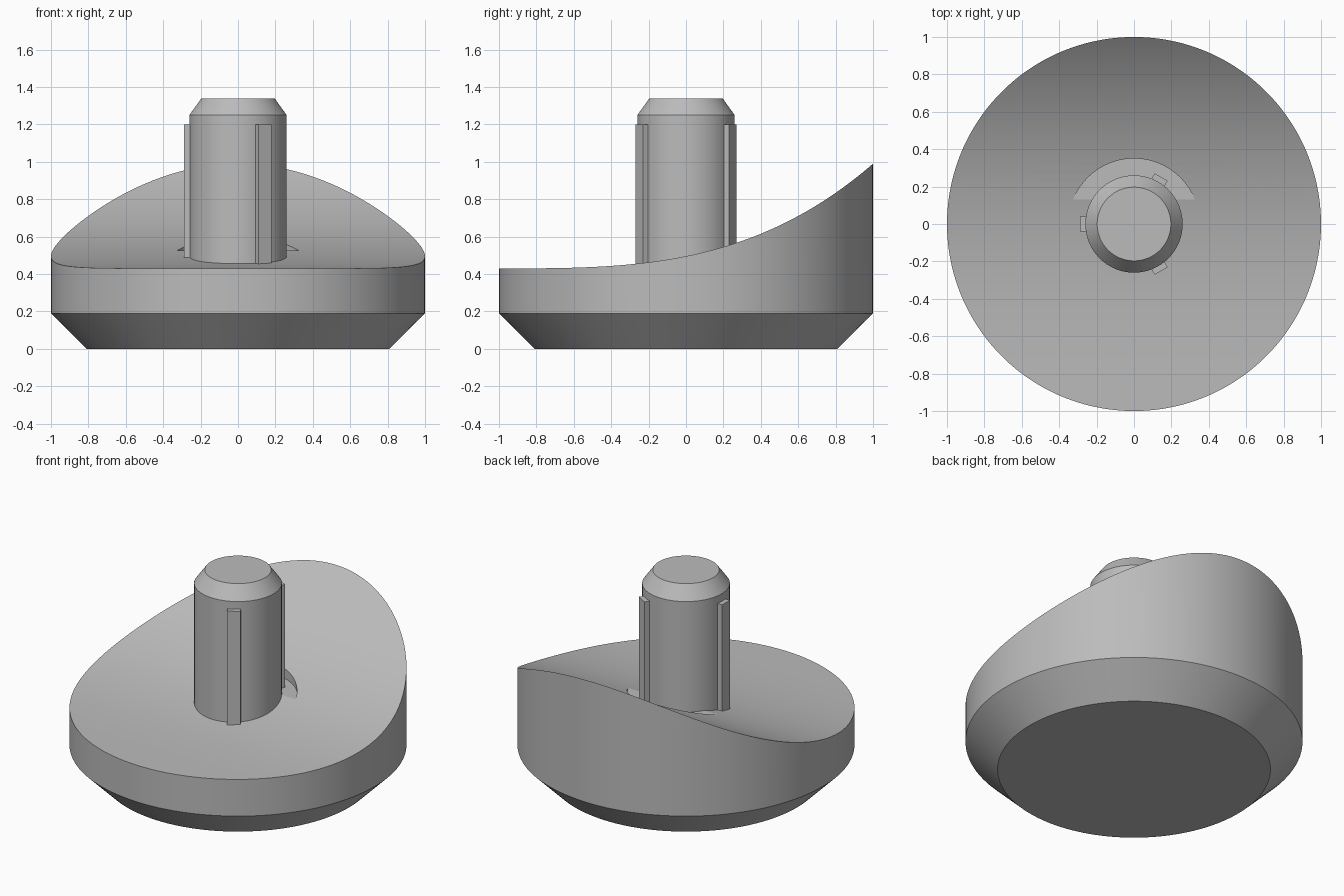
import bpy, bmesh, math
from mathutils import Matrix

cube = bpy.data.objects.get("Cube")
if cube:
    bpy.data.objects.remove(cube, do_unlink=True)

grey = bpy.data.materials.new("plain grey")
grey.use_nodes = True
color = (0.5, 0.5, 0.5, 1)
grey.diffuse_color = color
grey.node_tree.nodes["Principled BSDF"].inputs["Base Color"].default_value = color


def finish(name, bm):
    bmesh.ops.recalc_face_normals(bm, faces=bm.faces)
    mesh = bpy.data.meshes.new(name)
    bm.to_mesh(mesh)
    bm.free()
    mesh.materials.append(grey)
    obj = bpy.data.objects.new(name, mesh)
    bpy.context.collection.objects.link(obj)
    return obj


def smooth(obj):
    bpy.ops.object.select_all(action='DESELECT')
    obj.select_set(True)
    bpy.context.view_layer.objects.active = obj
    bpy.ops.object.shade_smooth_by_angle(angle=math.radians(25))


def stack_rings(bm, rings):
    """Join rings of (radius, height function of y) with side faces."""
    loops = []
    for radius, height in rings:
        loop = []
        for i in range(SIDES):
            a = 2 * math.pi * (i + 0.5) / SIDES
            x, y = radius * math.cos(a), radius * math.sin(a)
            loop.append(bm.verts.new((x, y, height(y))))
        loops.append(loop)
    for low, high in zip(loops, loops[1:]):
        for i in range(SIDES):
            j = (i + 1) % SIDES
            bm.faces.new((low[i], low[j], high[j], high[i]))
    bm.faces.new(loops[0][::-1])
    return loops[-1]


def level(z):
    return lambda y: z


def sweep(y):
    return 0.43 + 0.56 * ((y + 1) / 2) ** 3.1


SIDES = 128

# Round base with a bevelled foot and a curved, rising top
bm = bmesh.new()
top = stack_rings(bm, [(0.81, level(0)), (1, level(0.19)), (1, sweep)])
quarter = SIDES // 4
order = [top[(quarter + k) % SIDES] for k in range(SIDES)]
for k in range(SIDES // 2 - 1):
    a, b = order[k], order[k + 1]
    c, d = order[-k - 2], order[-k - 1]
    bm.faces.new((a, b, c, d))
base = finish("base", bm)

# Flat recess cut into the rising slope behind the post
bm = bmesh.new()
bm.faces.new(stack_rings(bm, [(0.35, level(0.526)), (0.35, level(1.2))]))
cutter = finish("recess_cutter", bm)
cutter.hide_render = True
cutter.hide_viewport = True
cutter.display_type = 'WIRE'
cut = base.modifiers.new("recess", 'BOOLEAN')
cut.operation = 'DIFFERENCE'
cut.solver = 'EXACT'
cut.object = cutter
smooth(base)

# Upright post with a chamfered tip
bm = bmesh.new()
bm.faces.new(stack_rings(bm, [(0.26, level(0.4)), (0.26, level(1.25)), (0.197, level(1.338))]))
smooth(finish("post", bm))

# Three narrow ribs spaced around the post
for n, degrees in enumerate((60, 180, 300)):
    bm = bmesh.new()
    bmesh.ops.create_cube(bm, size=1)
    turn = Matrix.Rotation(math.radians(degrees), 4, 'Z')
    place = Matrix.Translation((0.245, 0, 0.8)) @ Matrix.Diagonal((0.09, 0.08, 0.8, 1))
    bmesh.ops.transform(bm, matrix=turn @ place, verts=bm.verts)
    finish(f"rib_{n + 1}", bm)
